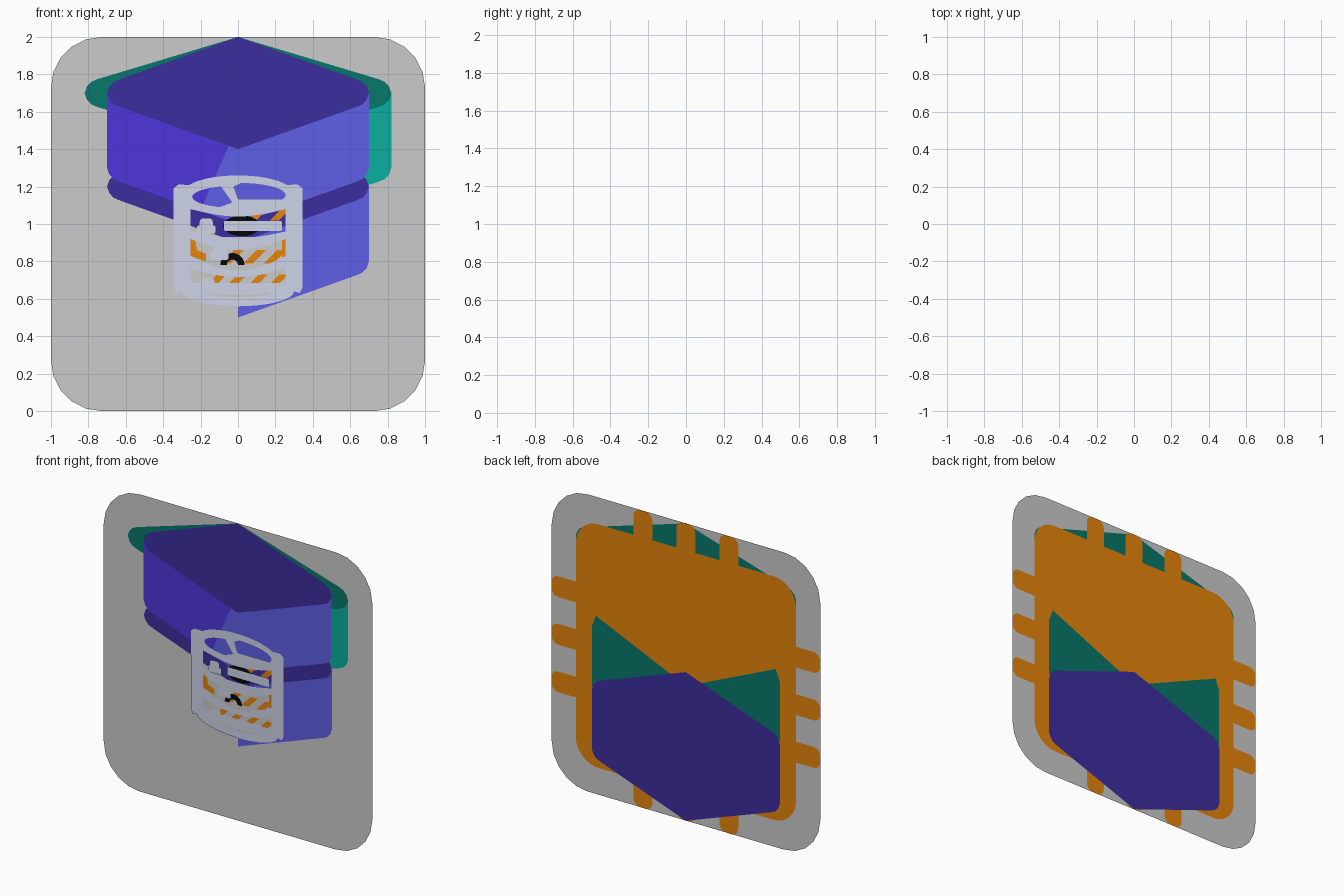
import bpy, bmesh, math
from math import sin, cos, pi

if "Cube" in bpy.data.objects:
    bpy.data.objects.remove(bpy.data.objects["Cube"])

STEP = 0.0006  # spacing between the paper-thin layers
mats = {}


def colour(name, r, g, b):
    m = bpy.data.materials.new(name)
    m.diffuse_color = [(c / 255) ** 2.2 for c in (r, g, b)] + [1]
    m.use_nodes = True
    m.node_tree.nodes["Principled BSDF"].inputs["Base Color"].default_value = m.diffuse_color
    mats[name] = m


colour("purple_dark", 62, 49, 158)
colour("purple_mid", 80, 57, 218)
colour("purple_light", 96, 95, 231)
colour("teal_dark", 16, 119, 106)
colour("teal_light", 18, 174, 158)
colour("orange", 230, 132, 20)
colour("silver", 205, 212, 232)
colour("black", 16, 16, 18)
colour("panel", 240, 240, 238)


def sheet(name, layer, mat, *loops):
    """Flat filled outline in the xz plane; further loops are holes."""
    bm = bmesh.new()
    for pts in loops:
        vs = [bm.verts.new((x, layer * STEP, z)) for x, z in pts]
        for i, v in enumerate(vs):
            bm.edges.new((v, vs[i - 1]))
    bmesh.ops.triangle_fill(bm, use_beauty=True, use_dissolve=False,
                            edges=bm.edges[:], normal=(0, -1, 0))
    me = bpy.data.meshes.new(name)
    bm.to_mesh(me)
    bm.free()
    ob = bpy.data.objects.new(name, me)
    bpy.context.collection.objects.link(ob)
    if mat:
        me.materials.append(mats[mat])
    return ob


def arc(cx, cz, rx, rz, a0, a1, n):
    return [(cx + rx * cos(a0 + (a1 - a0) * i / n),
             cz + rz * sin(a0 + (a1 - a0) * i / n)) for i in range(n + 1)]


def rounded(cx, cz, hw, hh, r, n=6):
    pts = []
    for k, (sx, sz) in enumerate([(1, 1), (-1, 1), (-1, -1), (1, -1)]):
        pts += arc(cx + sx * (hw - r), cz + sz * (hh - r), r, r,
                   k * pi / 2, (k + 1) * pi / 2, n)
    return pts


def mirror(pts):
    return [(-x, z) for x, z in reversed(pts)]


def corner(w, z, up):
    """Rounded right-hand corner of a box, from its rim to its edge."""
    return [(w - .07, z + up * .075), (w - .035, z + up * .06),
            (w - .012, z + up * .035), (w, z)]


def top_face(w, top):
    side = corner(w, top - .3, 1) + corner(w, top - .3, -1)[-2::-1]
    return [(0, top)] + side + [(0, top - .6)] + mirror(side)


def hexagon(w, top):
    side = corner(w, top - .3, 1) + corner(w, top - .7, -1)[::-1]
    return [(0, top)] + side + [(0, top - 1)] + mirror(side)


def side_face(w, top, tx=0, bx=0):
    """Right-hand face; tx, bx shift the ridge at its top and bottom."""
    pts = corner(w, top - .3, -1) + corner(w, top - .7, -1)[::-1]
    if bx < 0:
        pts.append((0, top - 1))
    return pts + [(bx, top - 1 + .36 * abs(bx)), (tx, top - .6 + .36 * abs(tx))]


# Background plate
sheet("back_plate", 0, None, rounded(0, 1, 1, 1, .27, 5))

# Chip with three rounded pins on each side, behind the plate
sheet("chip_body", 2, "orange", rounded(0, 1, .82, .82, .17, 8))
for i in (-1, 0, 1):
    for s in (-1, 1):
        sheet("chip_pin", 2, "orange", rounded(i * .32, 1 + s * .89, .07, .11, .05))
        sheet("chip_pin", 2, "orange", rounded(s * .89, 1 + i * .32, .11, .07, .05))

# Teal block behind the upper box
sheet("teal_block_back", 1, "teal_dark", hexagon(.82, 2))
sheet("teal_block_top", -1, "teal_dark", top_face(.82, 2))
sheet("teal_block_side", -2, "teal_light", side_face(.82, 2))
wedge = [(.7, .72), (.7, 1.12), (.67, 1.2), (.1, .95)]
sheet("teal_wedge_right", 3, "teal_dark", wedge)
sheet("teal_wedge_left", 3, "teal_dark", mirror(wedge))

# Stack of three boxes
sheet("lower_box", 4, "purple_dark", hexagon(.7, 1))
sheet("middle_box_top", -3, "purple_dark", top_face(.7, 1.5))
sheet("middle_box_side", -4, "purple_light", side_face(.7, 1.5))
sheet("upper_box_left_side", -5, "purple_mid", hexagon(.7, 2))
sheet("upper_box_right_side", -6, "purple_light", side_face(.7, 2, -.05, -.2))
sheet("upper_box_top", -7, "purple_dark", top_face(.7, 2))


# Drum frame: curved windows between bands
def window(hw, top, top_sag, bottom, bottom_sag, n=12):
    up = [(-hw + 2 * hw * i / n, top - top_sag * sin(pi * i / n)) for i in range(n + 1)]
    down = [(-hw + 2 * hw * i / n, bottom - bottom_sag * sin(pi * i / n))
            for i in range(n + 1)]
    return up + down[::-1]


outline = ([(.345, .66), (.345, 1.19), (.32, 1.21), (.29, 1.21)]
           + arc(0, 1.16, .3, .1, .5, pi - .5, 16)
           + [(-.29, 1.21), (-.32, 1.21), (-.345, 1.19), (-.345, .66), (-.33, .63)]
           + arc(0, .64, .3, .08, pi, 2 * pi, 16) + [(.33, .63)])
lid_right = arc(0, 1.155, .255, .065, -.4, 1.5, 12) + [(-.025, 1.2), (0, 1.13)]
lid_left = arc(0, 1.145, .245, .06, 1.95, 4.3, 12) + [(-.03, 1.115)]
windows = [window(.255, 1.08, .04, .96, .035),
           window(.255, .92, .06, .83, .08),
           window(.255, .765, .05, .685, 0),
           window(.165, .632, .012, .622, .012)]
sheet("drum_frame", -12, "silver", outline, lid_right, lid_left, *windows)

# Drum contents: pale panel, hazard stripes, dark rings, bars and knobs
sheet("drum_panel", -8, "panel", rounded(0, .77, .28, .16, .02))
for x0, z0, h in [(.05, 1.02, .08), (.17, 1.02, .08), (-.09, .79, .07), (.03, .79, .07),
                  (.14, .79, .07), (-.16, .68, .05), (-.05, .68, .05), (.06, .68, .05),
                  (.17, .68, .05)]:
    sheet("hazard_stripe", -9, "orange",
          [(x0, z0), (x0 + .05, z0), (x0 + .05 + h, z0 + h), (x0 + h, z0 + h)])
sheet("edge_strip_left", -9, "orange",
      [(-.26, .94), (-.23, .93), (-.22, .86), (-.17, .84), (-.17, .80), (-.26, .83)])
sheet("edge_strip_right", -9, "orange", [(.235, .82), (.27, .82), (.27, .93), (.235, .91)])
sheet("dark_disc", -10, "black", arc(.02, .99, .1, .055, 0, 2 * pi * 23 / 24, 23))
sheet("dark_arch", -10, "black", arc(-.03, .78, .065, .065, 0, pi, 12)
      + arc(-.03, .78, .03, .03, pi, 0, 8))
sheet("front_bar", -11, "silver", rounded(.08, .99, .155, .027, .01))
for x, z in [(-.17, 1.0), (-.1, .86), (-.16, .68)]:
    sheet("knob", -11, "silver", rounded(x, z, .035, .03, .018, 4))
    sheet("knob_base", -11.5, "silver", rounded(x, z - .03, .05, .022, .01, 2))
